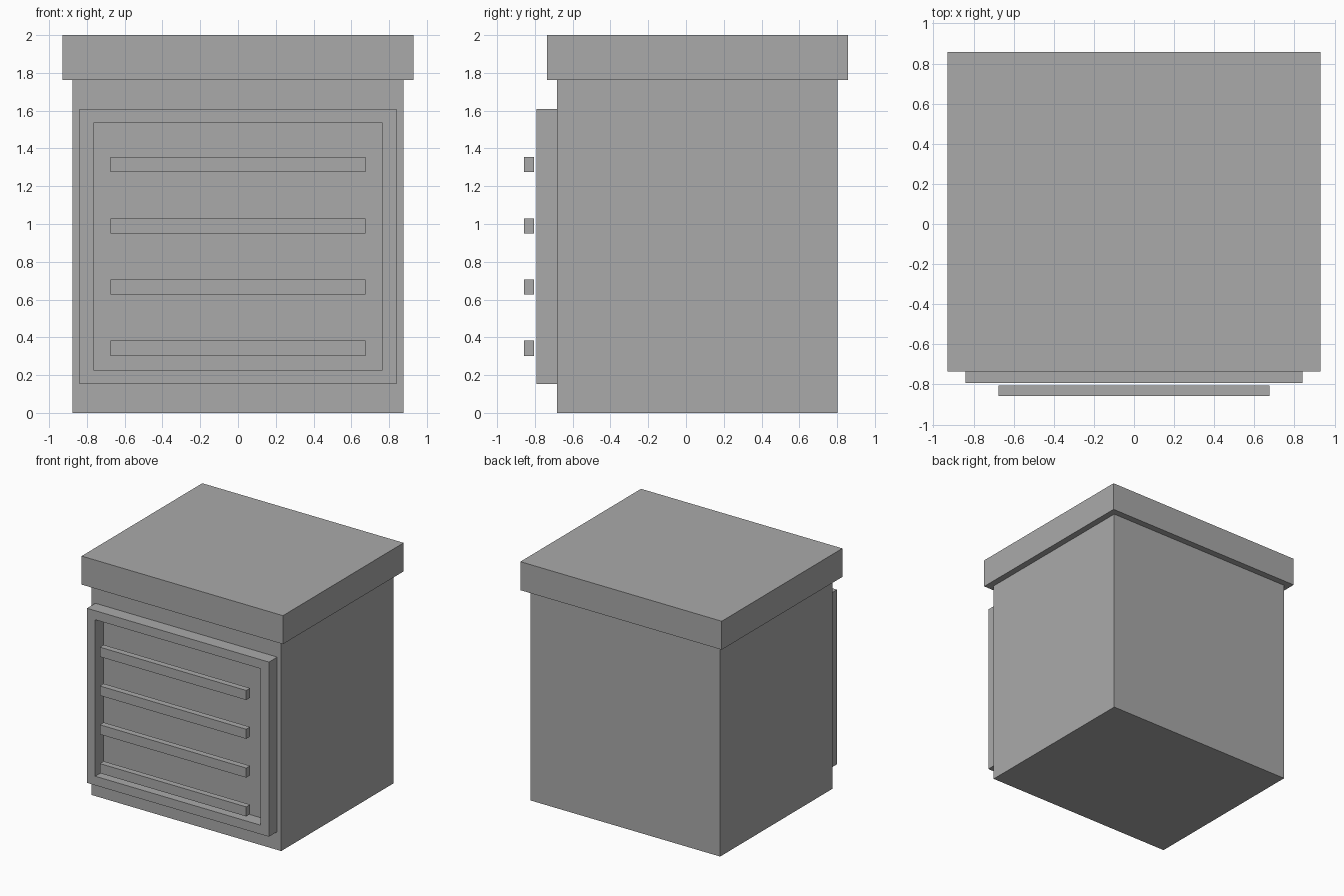
import bpy
import bmesh

cube = bpy.data.objects.get("Cube")
if cube:
    bpy.data.objects.remove(cube, do_unlink=True)

# One plain grey for the whole model
grey = bpy.data.materials.new("plain grey")
grey.use_nodes = True
colour = (0.4, 0.4, 0.4, 1)
grey.diffuse_color = colour
grey.node_tree.nodes["Principled BSDF"].inputs["Base Color"].default_value = colour


def finish(name, bm):
    bmesh.ops.recalc_face_normals(bm, faces=bm.faces)
    mesh = bpy.data.meshes.new(name)
    bm.to_mesh(mesh)
    bm.free()
    mesh.materials.append(grey)
    obj = bpy.data.objects.new(name, mesh)
    bpy.context.collection.objects.link(obj)
    return obj


def box(name, half_x, y0, y1, z0, z1):
    bm = bmesh.new()
    bmesh.ops.create_cube(bm, size=1)
    bmesh.ops.scale(bm, vec=(2 * half_x, y1 - y0, z1 - z0), verts=bm.verts)
    bmesh.ops.translate(bm, vec=(0, (y0 + y1) / 2, (z0 + z1) / 2), verts=bm.verts)
    return finish(name, bm)


def frame(name, half_x, y0, y1, z0, z1, border):
    # Inset a rectangle, open its middle and extrude the ring back
    bm = bmesh.new()
    corners = [(-half_x, z0), (half_x, z0), (half_x, z1), (-half_x, z1)]
    middle = bm.faces.new([bm.verts.new((x, y0, z)) for x, z in corners])
    bm.normal_update()
    bmesh.ops.inset_region(bm, faces=[middle], thickness=border, use_boundary=True)
    bmesh.ops.delete(bm, geom=[middle], context='FACES_ONLY')
    ring = bmesh.ops.extrude_face_region(bm, geom=bm.faces[:], use_keep_orig=True)
    moved = [v for v in ring["geom"] if isinstance(v, bmesh.types.BMVert)]
    bmesh.ops.translate(bm, vec=(0, y1 - y0, 0), verts=moved)
    return finish(name, bm)


# Cabinet body and overhanging top
box("cabinet_body", 0.877, -0.682, 0.802, 0, 1.762)
box("top_slab", 0.93, -0.735, 0.857, 1.762, 2)

# Raised front frame around an open panel
frame("front_frame", 0.84, -0.792, -0.682, 0.152, 1.61, 0.107)

# Horizontal slats standing just ahead of the frame
for i in range(4):
    z = 0.302 + i * 0.324
    box(f"slat_{i + 1}", 0.676, -0.857, -0.806, z, z + 0.08)
